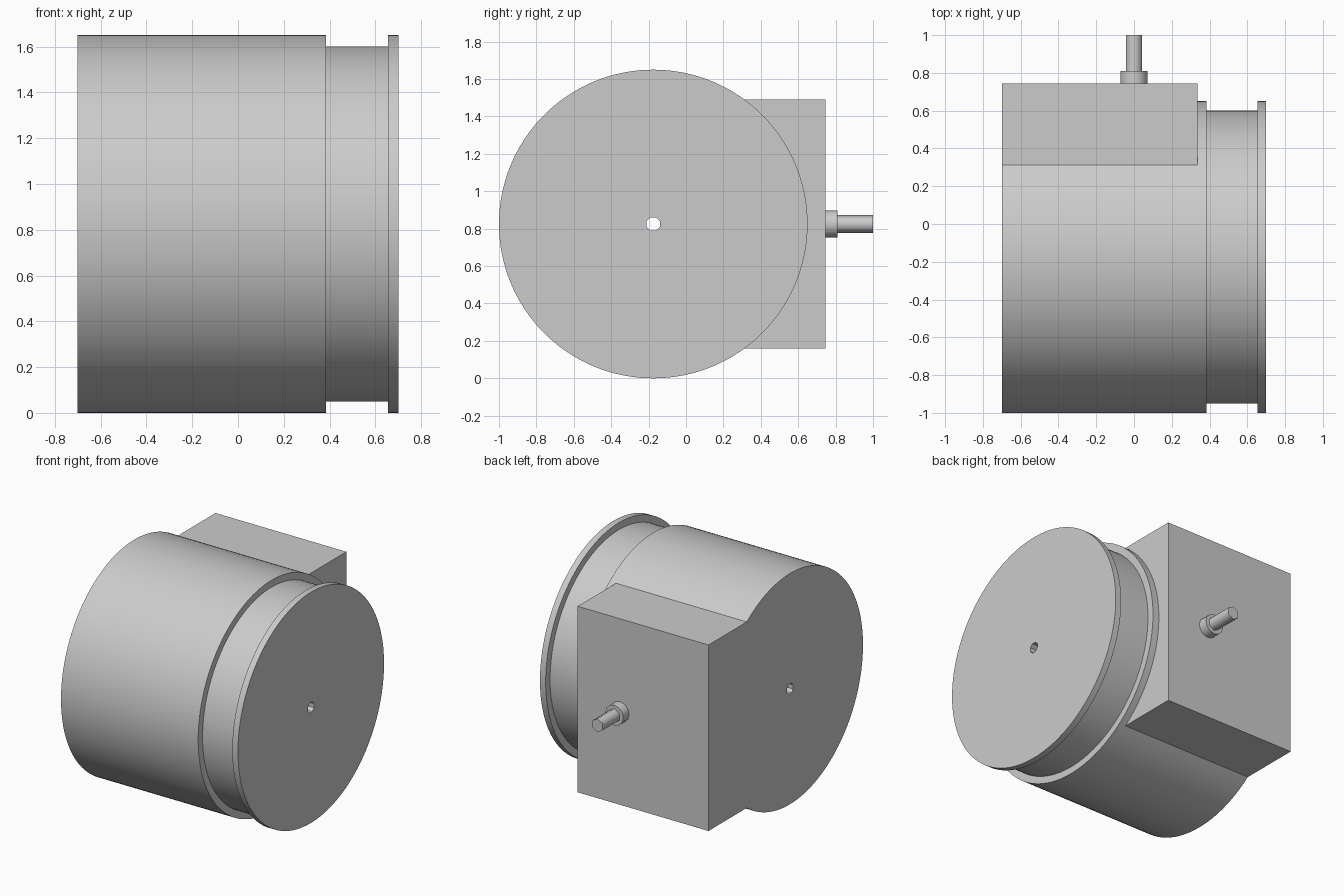
import bpy
from math import radians, pi, cos, sin
import bmesh
from mathutils import Matrix, Vector

cube = bpy.data.objects.get("Cube")
if cube:
    bpy.data.objects.remove(cube, do_unlink=True)

AXIS_Y, AXIS_Z = -0.175, 0.825

metal = bpy.data.materials.new("light grey metal")
metal.use_nodes = True
metal.diffuse_color = (0.6, 0.6, 0.6, 1)
metal.node_tree.nodes["Principled BSDF"].inputs["Base Color"].default_value = (0.6, 0.6, 0.6, 1)


def finish(name, bm):
    bmesh.ops.recalc_face_normals(bm, faces=bm.faces)
    mesh = bpy.data.meshes.new(name)
    bm.to_mesh(mesh)
    bm.free()
    mesh.materials.append(metal)
    obj = bpy.data.objects.new(name, mesh)
    bpy.context.collection.objects.link(obj)
    return obj


def turned(name, profile, sides, axis, origin, phase=0.0):
    """Stack rings of (distance, radius) along an axis and cap both ends."""
    bm = bmesh.new()
    turn = Vector(axis).to_track_quat('Z', 'Y').to_matrix().to_4x4()
    place = Matrix.Translation(origin) @ turn
    rings = []
    for d, r in profile:
        angles = [phase + 2 * pi * i / sides for i in range(sides)]
        rings.append([bm.verts.new(place @ Vector((r * cos(a), r * sin(a), d))) for a in angles])
    for a, b in zip(rings, rings[1:]):
        for i in range(sides):
            j = (i + 1) % sides
            bm.faces.new((a[i], a[j], b[j], b[i]))
    bm.faces.new(rings[0])
    bm.faces.new(rings[-1])
    return finish(name, bm)


def box(name, lo, hi):
    bm = bmesh.new()
    bmesh.ops.create_cube(bm, size=1)
    lo, hi = Vector(lo), Vector(hi)
    bm.transform(Matrix.Translation((lo + hi) / 2) @ Matrix.Diagonal((hi - lo).to_4d()))
    return finish(name, bm)


def combine(obj, other, operation):
    mod = obj.modifiers.new(operation.lower(), 'BOOLEAN')
    mod.operation = operation
    mod.solver = 'EXACT'
    mod.object = other
    bpy.context.view_layer.objects.active = obj
    bpy.ops.object.modifier_apply(modifier=mod.name)
    bpy.data.objects.remove(other, do_unlink=True)


def smooth(obj, angle):
    bpy.ops.object.select_all(action='DESELECT')
    obj.select_set(True)
    bpy.context.view_layer.objects.active = obj
    bpy.ops.object.shade_smooth_by_angle(angle=radians(angle))


# Drum with a groove and end flange
centre = (0, AXIS_Y, AXIS_Z)
drum = turned("drum_housing",
              [(-0.70, 0.825), (0.385, 0.825), (0.385, 0.775),
               (0.655, 0.775), (0.655, 0.825), (0.70, 0.825)],
              128, (1, 0, 0), centre)

# Rear box, flush with one end of the drum
combine(drum, box("rear_box", (-0.70, 0.1, 0.16), (0.335, 0.745, 1.49)), 'UNION')

# Small hole along the drum axis
bore = turned("bore_cutter", [(-1, 0.038), (1, 0.038)], 8, (1, 0, 0), centre, pi / 8)
combine(drum, bore, 'DIFFERENCE')
smooth(drum, 30)

# Collar and hexagonal pin on the back of the box
collar = turned("pin_collar", [(0.74, 0.072), (0.81, 0.072)], 12,
                (0, 1, 0), (0, 0, AXIS_Z))
smooth(collar, 40)
pin = turned("hex_pin", [(0.80, 0.0475), (1.0, 0.0475)], 6,
             (0, 1, 0), (0, 0, AXIS_Z), pi / 2)
smooth(pin, 65)
